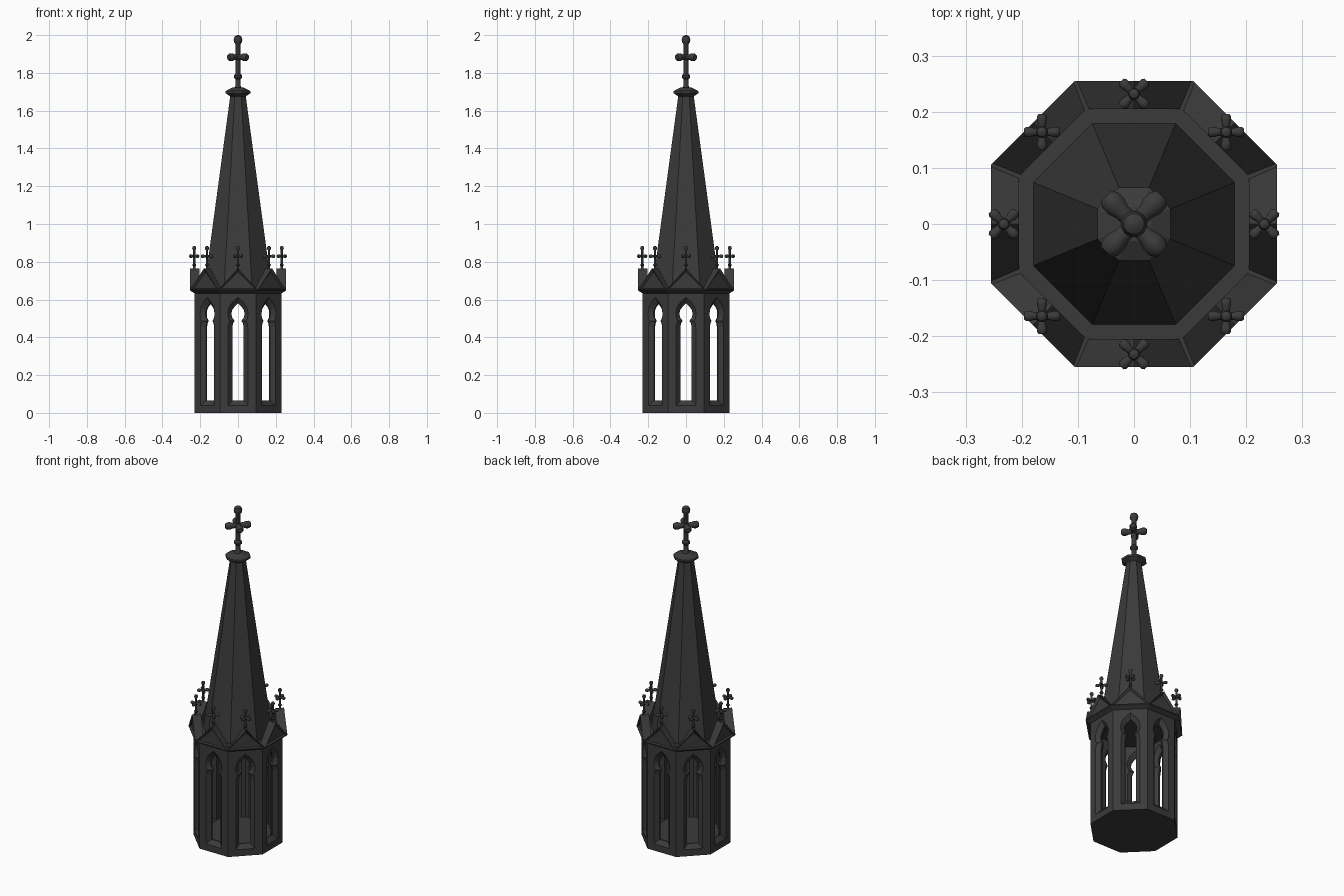
import bpy, bmesh
from math import pi, cos, sin, tan
from mathutils import Matrix, Vector

cube = bpy.data.objects.get("Cube")
if cube:
    bpy.data.objects.remove(cube, do_unlink=True)

SIDES = 8
HALF = pi / SIDES

stone = bpy.data.materials.new("dark_slate_grey")
stone.use_nodes = True
COLOUR = (0.043, 0.043, 0.043, 1)
stone.diffuse_color = COLOUR
stone.node_tree.nodes["Principled BSDF"].inputs["Base Color"].default_value = COLOUR


def finish(name, bm, smooth=False):
    """Turn a bmesh into a named object."""
    bmesh.ops.remove_doubles(bm, verts=bm.verts, dist=0.0001)
    bmesh.ops.recalc_face_normals(bm, faces=bm.faces)
    mesh = bpy.data.meshes.new(name)
    bm.to_mesh(mesh)
    bm.free()
    mesh.materials.append(stone)
    obj = bpy.data.objects.new(name, mesh)
    bpy.context.collection.objects.link(obj)
    if smooth:
        bpy.ops.object.select_all(action="DESELECT")
        obj.select_set(True)
        bpy.context.view_layer.objects.active = obj
        bpy.ops.object.shade_smooth_by_angle(angle=0.7)
    return obj


def lathe(bm, profile, sides, matrix=Matrix()):
    """Stack rings of (flat-side radius, height) and cap both ends."""
    rings = []
    for r, z in profile:
        r /= cos(pi / sides)
        angles = [(k + 0.5) * 2 * pi / sides for k in range(sides)]
        rings.append([bm.verts.new(matrix @ Vector((r * cos(a), r * sin(a), z)))
                      for a in angles])
    for low, high in zip(rings, rings[1:]):
        for k in range(sides):
            j = (k + 1) % sides
            bm.faces.new((low[k], low[j], high[j], high[k]))
    bm.faces.new(rings[0])
    bm.faces.new(rings[-1])


def octagon_part(name, profile):
    bm = bmesh.new()
    lathe(bm, profile, SIDES)
    finish(name, bm)


def around():
    """Rotations that carry the front side to every side."""
    return [Matrix.Rotation(k * 2 * HALF, 4, "Z") for k in range(SIDES)]


def mirrored(half):
    """Close a right-hand outline that ends on the centre line."""
    return half + [(-x, z) for x, z in reversed(half[:-1])]


# Lantern walls: splayed openings with cusped, pointed heads
WALL_TOP = 0.645
opening = mirrored([(0.03, 0.065), (0.03, 0.455), (0.026, 0.475), (0.018, 0.488),
                    (0.03, 0.502), (0.035, 0.523), (0.031, 0.545), (0.018, 0.562),
                    (0, 0.58)])
surround = mirrored([(0.052, 0.04), (0.052, 0.455), (0.048, 0.475), (0.043, 0.485),
                     (0.051, 0.502), (0.054, 0.525), (0.048, 0.557), (0.03, 0.585),
                     (0, 0.612)])
OUTER, INNER = 0.23, 0.18


def wall_panel(bm, matrix):
    def loop(points, depth):
        return [bm.verts.new(matrix @ Vector((x, -depth, z))) for x, z in points]

    def frame(depth):
        w = depth * tan(HALF)
        return loop([(w, 0), (w, WALL_TOP), (-w, WALL_TOP), (-w, 0)], depth)

    loops = [loop(surround, OUTER), loop(opening, 0.209),
             loop(opening, 0.201), loop(surround, INNER)]
    for a, b in zip(loops, loops[1:]):
        for k in range(len(a)):
            j = (k + 1) % len(a)
            bm.faces.new((a[k], a[j], b[j], b[k]))
    for rect, hole in ((frame(OUTER), loops[0]), (frame(INNER), loops[-1])):
        edges = []
        for ring in (rect, hole):
            for k in range(len(ring)):
                pair = (ring[k - 1], ring[k])
                edges.append(bm.edges.get(pair) or bm.edges.new(pair))
        bmesh.ops.triangle_fill(bm, edges=edges, use_beauty=True)


bm = bmesh.new()
for m in around():
    wall_panel(bm, m)
finish("lantern_walls", bm)

# Floor, cornice, spire and the collar near its tip
octagon_part("lantern_floor", [(0.23, 0), (0.18, 0.04)])
octagon_part("cornice", [(0.23, 0.633), (0.255, 0.648), (0.255, 0.654), (0.17, 0.656)])
octagon_part("spire", [(0.18, 0.65), (0.04, 1.685)])
octagon_part("spire_collar", [(0.038, 1.674), (0.065, 1.692), (0.065, 1.704),
                              (0.03, 1.722)])

# Gables with a sunken triangle, mitred against each other
bm = bmesh.new()
for m in around():
    ends = []
    for depth in (0.255, 0.205):
        w = depth * tan(HALF)
        ends.append([bm.verts.new(m @ Vector((x, -depth, z)))
                     for x, z in ((-w, 0.65), (w, 0.65), (0, 0.765))])
    front, back = ends
    face = bm.faces.new(front)
    bm.faces.new(back[::-1])
    for k in range(3):
        j = (k + 1) % 3
        bm.faces.new((front[j], front[k], back[k], back[j]))
    bm.normal_update()
    bmesh.ops.inset_individual(bm, faces=[face], thickness=0.018, depth=-0.012)
finish("gables", bm)

# Finials: stem, knob, four-armed cross and pointed ball
stem = [(0.02, 0), (0.013, 0.012), (0.013, 0.046), (0.022, 0.056), (0.022, 0.066),
        (0.013, 0.076), (0.013, 0.232), (0.021, 0.243), (0.023, 0.256),
        (0.018, 0.272), (0.005, 0.28)]
arm = [(0.014, 0), (0.015, 0.03), (0.02, 0.045), (0.02, 0.06), (0.013, 0.07)]


def finial(name, base, scale, turn):
    bm = bmesh.new()
    place = (Matrix.Translation(base) @ Matrix.Rotation(turn, 4, "Z")
             @ Matrix.Scale(scale, 4))
    lathe(bm, stem, 12, place)
    for k in range(4):
        reach = (Matrix.Translation((0, 0, 0.163))
                 @ Matrix.Rotation(pi / 4 + k * pi / 2, 4, "Z")
                 @ Matrix.Rotation(pi / 2, 4, "Y"))
        lathe(bm, arm, 12, place @ reach)
    finish(name, bm, smooth=True)


finial("spire_finial", Vector((0, 0, 1.72)), 1, 0)
for k, m in enumerate(around()):
    finial(f"gable_finial_{k + 1}", m @ Vector((0, -0.232, 0.755)), 0.46, k * 2 * HALF)
